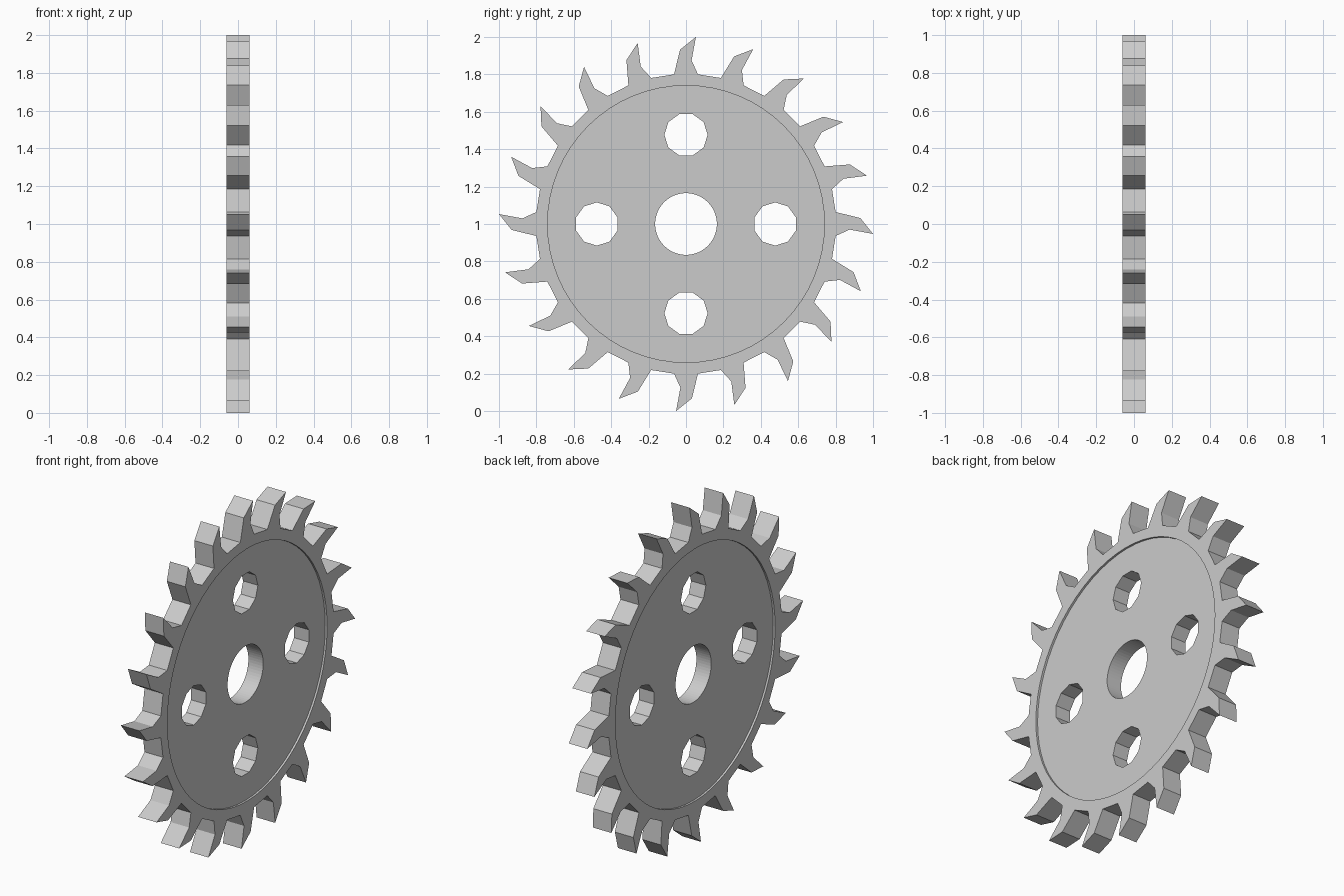
import bpy, bmesh, math
from mathutils import Matrix

if "Cube" in bpy.data.objects:
    bpy.data.objects.remove(bpy.data.objects["Cube"])

TEETH = 20
CENTRE_Z = 1.0
HALF = 0.06          # half thickness of the wheel
RECESS = 0.012       # depth of the shallow round recess on both sides

steel = bpy.data.materials.new("plain grey steel")
steel.diffuse_color = (0.6, 0.6, 0.6, 1)
steel.use_nodes = True
steel.node_tree.nodes["Principled BSDF"].inputs["Base Color"].default_value = steel.diffuse_color


def make_object(name, bm):
    bmesh.ops.recalc_face_normals(bm, faces=bm.faces)
    mesh = bpy.data.meshes.new(name)
    bm.to_mesh(mesh)
    bm.free()
    mesh.materials.append(steel)
    obj = bpy.data.objects.new(name, mesh)
    bpy.context.collection.objects.link(obj)
    return obj


def prism(name, points, x0, x1):
    """Extrude a (y, z) outline from x0 to x1."""
    bm = bmesh.new()
    face = bm.faces.new([bm.verts.new((x0, y, z + CENTRE_Z)) for y, z in points])
    ext = bmesh.ops.extrude_face_region(bm, geom=[face])
    moved = [v for v in ext["geom"] if isinstance(v, bmesh.types.BMVert)]
    bmesh.ops.translate(bm, vec=(x1 - x0, 0, 0), verts=moved)
    return make_object(name, bm)


def circle(radius, sides, cy=0.0, cz=0.0, start=0.0):
    return [(cy + radius * math.cos(start + 2 * math.pi * i / sides),
             cz + radius * math.sin(start + 2 * math.pi * i / sides))
            for i in range(sides)]


# Toothed outline: one hooked tooth repeated around the rim
tooth = [(-0.064, 0.80), (-0.032, 0.932), (0.053, 1.0), (0.03, 0.875), (0.064, 0.80)]
outline = []
for i in range(TEETH):
    a = 2 * math.pi * i / TEETH
    c, s = math.cos(a), math.sin(a)
    outline += [(t * c + r * s, r * c - t * s) for t, r in tooth]
wheel = prism("toothed_wheel", outline, -HALF, HALF)

# Cutters: axle bore, four ten-sided holes, recess on each side
cutters = [prism("bore_cutter", circle(0.165, 64), -0.2, 0.2)]
for i in range(4):
    a = i * math.pi / 2
    cutters.append(prism("hole_cutter", circle(0.116, 10, 0.477 * math.cos(a),
                   0.477 * math.sin(a), a + math.pi / 2), -0.2, 0.2))
for side in (-1, 1):
    cutters.append(prism("recess_cutter", circle(0.74, 64),
                         side * (HALF - RECESS), side * 0.2))

for cutter in cutters:
    cutter.hide_render = True
    mod = wheel.modifiers.new("cut", "BOOLEAN")
    mod.operation = "DIFFERENCE"
    mod.solver = "EXACT"
    mod.object = cutter

# Bake the cuts and remove the cutters
bpy.context.view_layer.update()
deps = bpy.context.evaluated_depsgraph_get()
result = bpy.data.meshes.new_from_object(wheel.evaluated_get(deps))
wheel.modifiers.clear()
wheel.data = result
result.name = "toothed_wheel"
for cutter in cutters:
    bpy.data.objects.remove(cutter)
